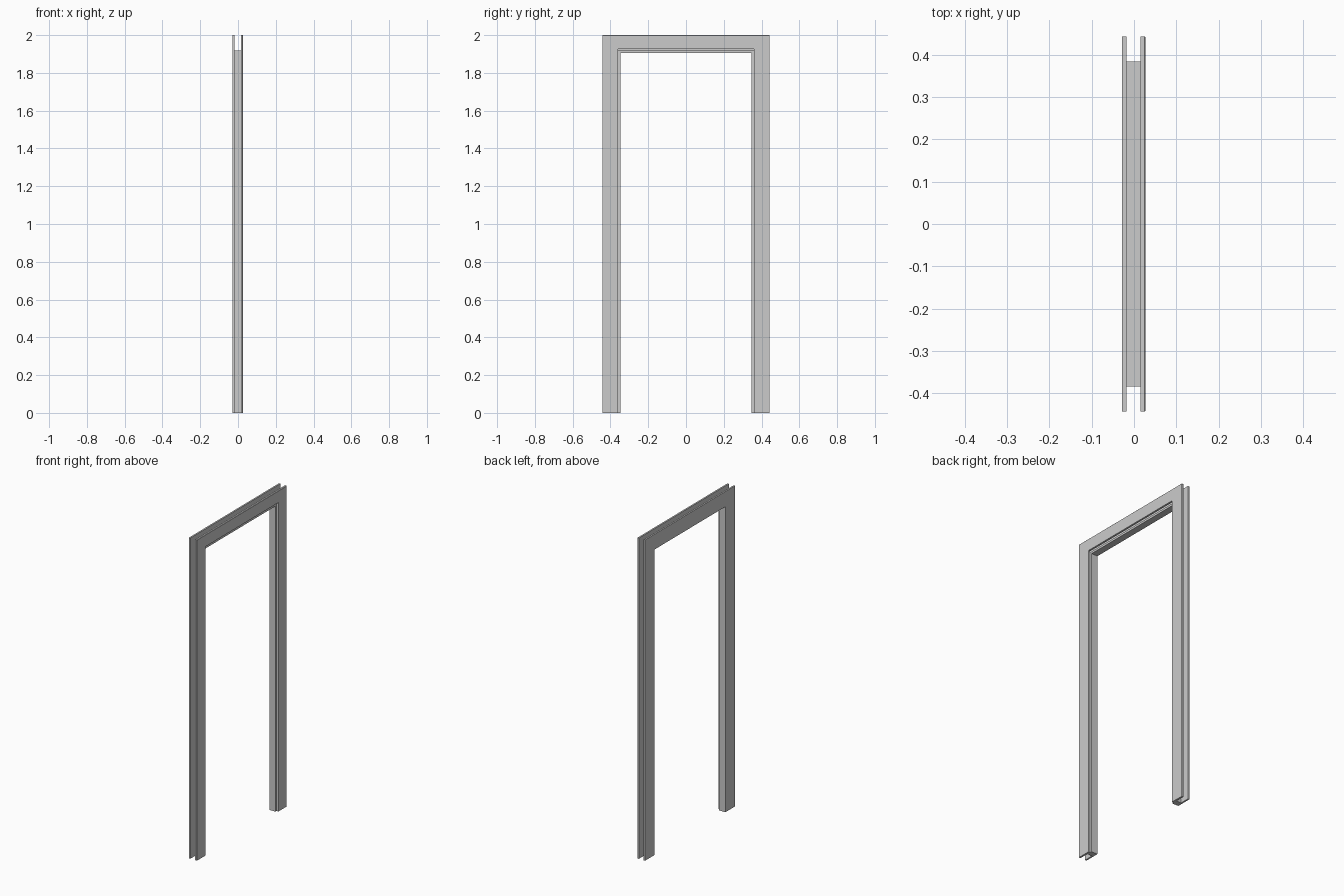
import bpy, bmesh

if "Cube" in bpy.data.objects:
    bpy.data.objects.remove(bpy.data.objects["Cube"])


def arch(name, x0, x1, in_y, in_z, out_y, out_z, ease=0.0):
    """Upside-down U extruded along x; ease softens the outer face edge at x1."""
    bm = bmesh.new()
    profile = [(-out_y, 0), (-out_y, out_z), (out_y, out_z), (out_y, 0),
               (in_y, 0), (in_y, in_z), (-in_y, in_z), (-in_y, 0)]
    face = bm.faces.new([bm.verts.new((x0, y, z)) for y, z in profile])
    ext = bmesh.ops.extrude_face_region(bm, geom=[face])
    verts = [g for g in ext["geom"] if isinstance(g, bmesh.types.BMVert)]
    bmesh.ops.translate(bm, verts=verts, vec=(x1 - x0, 0, 0))
    bmesh.ops.recalc_face_normals(bm, faces=bm.faces)
    if ease:
        rim = [e for e in bm.edges
               if all(abs(v.co.x - x1) < 1e-5 for v in e.verts)
               and (all(abs(abs(v.co.y) - out_y) < 1e-5 for v in e.verts)
                    or all(abs(v.co.z - out_z) < 1e-5 for v in e.verts))]
        bmesh.ops.bevel(bm, geom=rim, offset=ease, segments=1,
                        affect='EDGES', profile=0.5)
    mesh = bpy.data.meshes.new(name)
    bm.to_mesh(mesh)
    bm.free()
    obj = bpy.data.objects.new(name, mesh)
    bpy.context.collection.objects.link(obj)
    return obj


# flat trim on the back of the wall
arch("back_casing", -0.028, -0.018, 0.348, 1.905, 0.443, 2.0)
# jamb lining bridging the two trims, stepped in to make the door stop
arch("jamb", -0.018, 0.015, 0.348, 1.905, 0.384, 1.918)
# trim on the front of the wall, set back from the stop, with an eased rim
arch("front_casing", 0.015, 0.027, 0.36, 1.926, 0.443, 2.0, ease=0.002)
